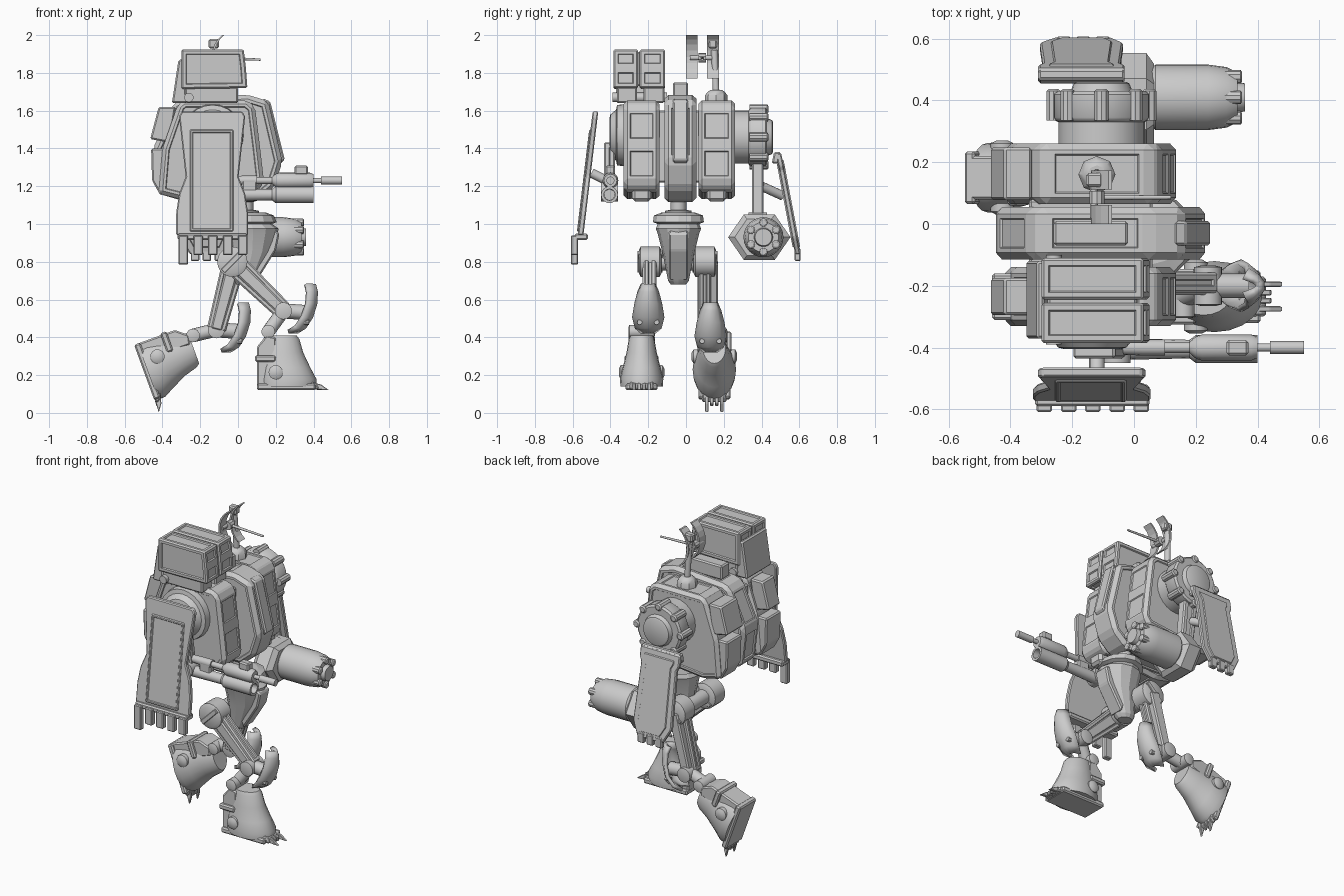
import bpy, bmesh
from math import sin, cos, pi, radians
from mathutils import Vector, Matrix

if "Cube" in bpy.data.objects:
    bpy.data.objects.remove(bpy.data.objects["Cube"])

def finish(name, bm, smooth=0):
    bmesh.ops.recalc_face_normals(bm, faces=bm.faces)
    me = bpy.data.meshes.new(name)
    bm.to_mesh(me)
    bm.free()
    ob = bpy.data.objects.new(name, me)
    bpy.context.collection.objects.link(ob)
    if smooth:
        bpy.ops.object.select_all(action='DESELECT')
        ob.select_set(True)
        bpy.context.view_layer.objects.active = ob
        bpy.ops.object.shade_smooth_by_angle(angle=radians(smooth))
    return ob

def prism(name, pts, y0, y1, bevel=0.008, panel=0, rim=0.02, depth=-0.008, shear=0, zref=0):
    """x-z profile extruded along y, chamfered; faces larger than 'panel' get an inset panel"""
    bm = bmesh.new()
    f = bm.faces.new([bm.verts.new((x, y0, z)) for x, z in pts])
    r = bmesh.ops.extrude_face_region(bm, geom=[f])
    for v in r['geom']:
        if isinstance(v, bmesh.types.BMVert):
            v.co.y = y1
    bmesh.ops.recalc_face_normals(bm, faces=bm.faces)
    if bevel:
        bmesh.ops.bevel(bm, geom=bm.edges[:], offset=bevel, segments=1, affect='EDGES')
    if panel:
        big = [f for f in bm.faces if f.calc_area() > panel]
        bmesh.ops.inset_individual(bm, faces=big, thickness=rim, use_even_offset=True)
        bmesh.ops.inset_individual(bm, faces=big, thickness=0.004, depth=depth, use_even_offset=True)
    for v in bm.verts:
        v.co.y += shear * (v.co.z - zref)
    return finish(name, bm)

def box(name, x0, x1, y0, y1, z0, z1, **kw):
    return prism(name, [(x0, z0), (x1, z0), (x1, z1), (x0, z1)], y0, y1, **kw)

def loft(name, rings, axis='Z', c=(0, 0, 0), n=20, smooth=35):
    """rings of (t, ra, rb, offset a) along an axis through c"""
    place = {'X': lambda a, b, t: (t, a, b), 'Y': lambda a, b, t: (b, t, a),
             'Z': lambda a, b, t: (a, b, t)}[axis]
    bm = bmesh.new()
    loops = [[bm.verts.new(Vector(c) + Vector(place(o + ra * cos(2*pi*i/n), rb * sin(2*pi*i/n), t)))
              for i in range(n)] for t, ra, rb, o in rings]
    for A, B in zip(loops, loops[1:]):
        for i in range(n):
            bm.faces.new((A[i], A[(i+1) % n], B[(i+1) % n], B[i]))
    bm.faces.new(loops[0])
    bm.faces.new(loops[-1])
    return finish(name, bm, smooth)

def lathe(name, prof, axis, c, n=20):
    return loft(name, [(t, r, r, 0) for t, r in prof], axis, c, n)

def rod(name, p, q, r0, r1=None, n=12):
    p, q = Vector(p), Vector(q)
    ob = lathe(name, [(0, r0), ((q-p).length, r1 or r0)], 'Z', (0, 0, 0), n)
    ob.matrix_world = Matrix.Translation(p) @ (q-p).to_track_quat('Z', 'Y').to_matrix().to_4x4()
    return ob

def strut(name, p, q, w0, w1, y0, y1, **kw):
    p, q = Vector(p), Vector(q)
    d = (q-p).normalized()
    s = Vector((-d.y, d.x))
    return prism(name, [p+s*w0, p-s*w0, q-s*w1, q+s*w1], y0, y1, **kw)

# torso: three upright slabs
side = [(-.32, 1.63), (-.29, 1.655), (.05, 1.655), (.09, 1.62), (.115, 1.42), (.138, 1.22),
        (.1, 1.17), (-.3, 1.13), (-.42, 1.16), (-.4, 1.4)]
mid = [(-.34, 1.64), (-.3, 1.66), (.05, 1.685), (.16, 1.65), (.235, 1.33), (.19, 1.19),
       (.1, 1.115), (-.3, 1.125), (-.42, 1.16), (-.45, 1.4)]
prism('torso_center', mid, -.115, .055, bevel=.022, panel=.02, rim=.015)
prism('torso_center_front_rib', [(.13, 1.665), (.17, 1.65), (.248, 1.34), (.2, 1.3)], -.07, .01, bevel=.008)
for nm, y0, y1, hw in (('right', -.33, -.14, .06), ('left', .065, .26, .085)):
    prism(nm + '_torso_slab', side, y0, y1, bevel=.02, panel=.015, rim=.014, depth=-.006)
    c = (y0 + y1) / 2
    box(nm + '_torso_foot', -.02, .1, c-.05, c+.05, 1.12, 1.19, bevel=.015)
    prism(nm + '_back_vent', [(-.33, 1.62), (-.42, 1.62), (-.465, 1.45), (-.36, 1.43)], c-hw, c+hw)
    prism(nm + '_back_pack', [(-.37, 1.4), (-.46, 1.4), (-.455, 1.23), (-.41, 1.15), (-.38, 1.17)],
          c-.075, c+.075)
box('torso_spine', -.34, .06, -.15, .08, 1.22, 1.6)
box('collar_block', -.26, -.02, -.07, .01, 1.66, 1.75)

# twin box launcher above the right slab
pod = [(-.3, 1.925), (.03, 1.925), (.042, 1.825), (.05, 1.72), (-.3, 1.715)]
for i, (y0, y1) in enumerate(((-.385, -.255), (-.245, -.11))):
    prism(f'launcher_pod_{i}', pod, y0, y1, bevel=.008, panel=.006, rim=.016, depth=-.008)
    box(f'launcher_base_{i}', -.28, 0, y0+.02, y1-.005, 1.64, 1.725)
prism('launcher_back', [(-.29, 1.87), (-.315, 1.87), (-.35, 1.64), (-.27, 1.64)], -.37, -.12)
box('launcher_core', -.28, .01, -.27, -.23, 1.73, 1.91)
lathe('launcher_pivot', [(-.39, .025), (-.1, .025)], 'Y', (-.26, 0, 1.67), 12)

# antenna: mast with two curved blades
lathe('antenna_base', [(1.63, .06), (1.68, .06), (1.7, .045), (1.71, .03)], 'Z', (-.12, .16, 0), 8)
rod('antenna_mast', (-.12, .16, 1.68), (-.13, .15, 1.92), .018)
arc = [(.01 - .15*cos(a), 1.885 + .116*sin(a)/sin(.9)) for a in [-.9 + .225*i for i in range(9)]]
blade = arc + [(x + .012, z) for x, z in reversed(arc)]
for i, y in enumerate((0, .112)):
    prism(f'antenna_blade_{i}', blade, y, y+.062, bevel=0)
box('antenna_head', -.155, -.1, .12, .165, 1.93, 1.98)
rod('antenna_crossbar', (-.13, .02, 1.88), (-.13, .16, 1.88), .013)
rod('antenna_feed', (-.13, .086, 1.88), (.12, .086, 1.87), .009, .006)
lathe('antenna_hub', [(.065, .026), (.107, .026)], 'Y', (-.12, 0, 1.88), 10)

# left shoulder drum with bolts
S = (-.105, 0, 1.46)
lathe('left_shoulder', [(.24, .14), (.33, .14), (.335, .15), (.345, .157), (.42, .157), (.43, .145),
                        (.43, .1), (.455, .09), (.46, .08)], 'Y', S, 24)
for i in range(8):
    a = 2*pi*i/8
    lathe(f'left_shoulder_bolt_{i}', [(.335, .024), (.43, .024), (.437, .016)], 'Y',
          (S[0] + .155*sin(a), 0, S[2] + .148*cos(a)), 10)

# left arm: strut, six-sided housing, cannon
strut('left_upper_arm', (-.1, 1.4), (-.06, 1), .05, .045, .35, .41, panel=.02)
lathe('left_elbow', [(.33, .06), (.43, .06)], 'Y', (-.03, 0, 1.0), 14)
C = (0, .41, .93)
loft('cannon_housing', [(-.08, .12, .1, 0), (-.04, .165, .138, 0), (.04, .165, .138, 0), (.065, .13, .112, 0)],
     'X', (0, .388, .93), 6, 20)
lathe('cannon_barrel', [(.05, .09), (.07, .106), (.24, .106), (.3, .098), (.335, .08), (.335, .05),
                        (.36, .045)], 'X', C, 24)
for i in range(6):
    a = pi*i/3 + pi/6
    lathe(f'cannon_nub_{i}', [(.28, .022), (.345, .022), (.35, .015)], 'X',
          (0, C[1] + .077*cos(a), C[2] + .077*sin(a)), 10)

# left shield: plain plate narrowing to claws
ls = [(-.31, 1.375), (-.03, 1.375), (-.03, 1.31), (-.045, 1.28), (-.035, .93), (-.075, .84),
      (-.255, .84), (-.305, .93), (-.295, 1.28), (-.31, 1.31)]
prism('left_shield', ls, .475, .503, bevel=.006, panel=.05, rim=.03, depth=.006, shear=-.19, zref=1.38)
box('left_shield_lip', -.31, -.03, .46, .495, 1.32, 1.382, shear=.2, zref=1.35)
for i in range(3):
    x = -.25 + .063*i
    box(f'left_shield_claw_{i}', x, x+.045, .575, .607, .805, .87, bevel=.005)
rod('left_shield_mount', (-.1, .4, 1.2), (-.15, .51, 1.15), .025)

# right shoulder and arm
R = (-.135, 0, 1.47)
lathe('right_shoulder', [(-.405, .09), (-.4, .11), (-.37, .135), (-.365, .16), (-.32, .165)], 'Y', R, 24)
strut('right_upper_arm', (-.13, 1.42), (-.08, 1.17), .07, .055, -.435, -.375, panel=.01)
lathe('right_elbow', [(-.45, .05), (-.36, .05)], 'Y', (-.06, 0, 1.17), 14)
rod('right_shield_mount', (-.12, -.4, 1.22), (-.12, -.5, 1.27), .025)

# right shield with fingers
half = [(.16, 1.595), (.175, 1.57), (.14, 1.25), (.175, 1.16), (.19, 1.06), (.19, .94)]
rs = [(-.137 + x, z) for x, z in half] + [(-.137 - x, z) for x, z in reversed(half)]
prism('right_shield', rs, -.495, -.465, bevel=.006, shear=.12, zref=1.59)
box('right_shield_panel', -.255, -.025, -.502, -.48, .96, 1.5, bevel=.005, panel=.05, rim=.008, depth=-.004,
    shear=.12, zref=1.59)
box('right_shield_foot', -.32, .05, -.59, -.52, .915, .95)
for i in range(5):
    x = -.315 + .0785*i
    box(f'right_shield_finger_{i}', x, x+.05, -.608, -.572, .785 if i == 0 else .835, .94, bevel=.005)

# right gun: upper barrel and lower tube
lathe('gun_barrel', [(-.06, .022), (.03, .026), (.1, .026), (.1, .018), (.18, .018), (.2, .036), (.22, .042),
                     (.38, .042), (.4, .034), (.4, .013), (.44, .013), (.44, .021), (.55, .021)], 'X', (0, -.4, 1.23), 16)
box('gun_sight', .3, .37, -.425, -.375, 1.26, 1.31)
lathe('gun_tube', [(-.05, .035), (.18, .03), (.2, .045), (.38, .045), (.4, .045), (.4, .03), (.3, .028)],
      'X', (0, -.405, 1.155), 16)
box('gun_bracket', .02, .1, -.425, -.38, 1.14, 1.24)

# waist and pelvis
lathe('waist', [(1.04, .07), (1.07, .07), (1.075, .042), (1.15, .042)], 'Z', (.04, -.04, 0), 12)
loft('pelvis', [(1.06, .09, .09, .06), (1.045, .12, .13, .07), (1.01, .135, .135, .07), (1.0, .11, .11, .07),
                (.975, .135, .12, .08), (.95, .13, .11, .08), (.85, .105, .085, .075), (.7, .06, .055, .04),
                (.68, .045, .04, .035)], 'Z', (0, -.04, 0), 12, 20)
prism('pelvis_front_plate', [(.19, .97), (.22, .95), (.2, .86), (.1, .7), (.08, .75)], -.09, .01)
lathe('hip_axle', [(-.15, .045), (.07, .045)], 'Y', (-.03, 0, .8), 14)

def knee_guard(name, kx, kz, y):
    """curved almond plate in front of the knee"""
    bm = bmesh.new()
    st = [(.075, -.11, .035), (.115, -.085, .065), (.15, -.03, .078), (.172, .04, .065),
          (.175, .1, .048), (.165, .14, .03)]
    g = [[bm.verts.new((kx + dx - .05*s*s, y + w*s, kz + dz)) for s in (-1, -.6, -.2, .2, .6, 1)]
         for dx, dz, w in st]
    for A, B in zip(g, g[1:]):
        for i in range(5):
            bm.faces.new((A[i], A[i+1], B[i+1], B[i]))
    ob = finish(name, bm, 40)
    m = ob.modifiers.new('thickness', 'SOLIDIFY')
    m.thickness, m.offset = .022, 0

def leg(nm, hip, hy, ky, knee, heel, fy, ang):
    h, k = Vector(hip), Vector(knee)
    # hip disc, thigh, knee
    lathe(nm + '_hip', [(hy-.06, .06), (hy-.05, .08), (hy+.05, .08), (hy+.06, .06)], 'Y', (h.x, 0, h.y))
    strut(nm + '_hip_slot', h - Vector((.05, .05)), h + Vector((.05, .05)), .014, .014, hy-.066, hy+.066, bevel=.003)
    strut(nm + '_thigh', h, k, .062, .05, hy-.033, hy+.033, panel=.01, rim=.014)
    strut(nm + '_thigh_core', h, k, .035, .03, hy-.04, ky+.04)
    lathe(nm + '_knee', [(ky-.065, .025), (ky-.06, .045), (ky+.06, .045), (ky+.065, .025)], 'Y', (k.x, 0, k.y))
    knee_guard(nm + '_knee_guard', k.x, k.y, ky)
    rod(nm + '_guard_link', (k.x, ky, k.y), (k.x+.13, ky, k.y-.01), .04)
    for s in (-1, 1):
        lathe(f'{nm}_guard_bolt_{s}', [(k.x+.1, .014), (k.x+.135, .014)], 'X', (0, ky + .045*s, k.y-.06), 8)
    # foot built upright from the heel, then rotated into place
    M = Matrix.Translation((heel[0], fy, heel[1])) @ Matrix.Rotation(ang, 4, 'Y')
    ank = M @ Vector((.06, 0, .31))
    rod(nm + '_ankle_link', (k.x, ky, k.y), ank, .036)
    parts = [
        loft(nm + '_foot_bell', [(.02, .155, .112, .16), (.06, .155, .115, .16), (.12, .138, .1, .145),
                                 (.2, .11, .08, .135), (.27, .095, .068, .13), (.29, .085, .06, .125)], 'Z', n=20),
        box(nm + '_sole', 0, .31, -.085, .085, 0, .035),
        prism(nm + '_heel_plate', [(0, .02), (.1, .02), (.1, .28), (.05, .29), (0, .23)], -.07, .07),
        box(nm + '_heel_band', -.01, .1, -.09, .09, .15, .185),
        lathe(nm + '_ankle', [(-.07, .022), (-.065, .036), (.065, .036), (.07, .022)], 'Y', (.06, 0, .31), 16),
        lathe(nm + '_foot_bolt', [(-.12, .02), (-.11, .038), (.11, .038), (.12, .02)], 'Y', (.1, 0, .095), 16),
        prism(nm + '_toe_cap', [(.27, 0), (.33, .005), (.32, .03), (.28, .05)], -.065, .065)]
    for y, x1 in ((-.04, .382), (.04, .382), (-.013, .345), (.013, .345)):
        parts.append(prism(f'{nm}_toe_{y}', [(.28, .006), (x1, .0), (.34, .03), (.28, .045)], y-.009, y+.009, bevel=.003))
    for o in parts:
        o.matrix_world = M

leg('right', (-.03, .8), -.19, -.2, (.24, .54), (.1, .12), -.235, 0)
leg('left', (-.02, .8), .1, .13, (-.115, .44), (-.55, .36), .15, radians(70))
